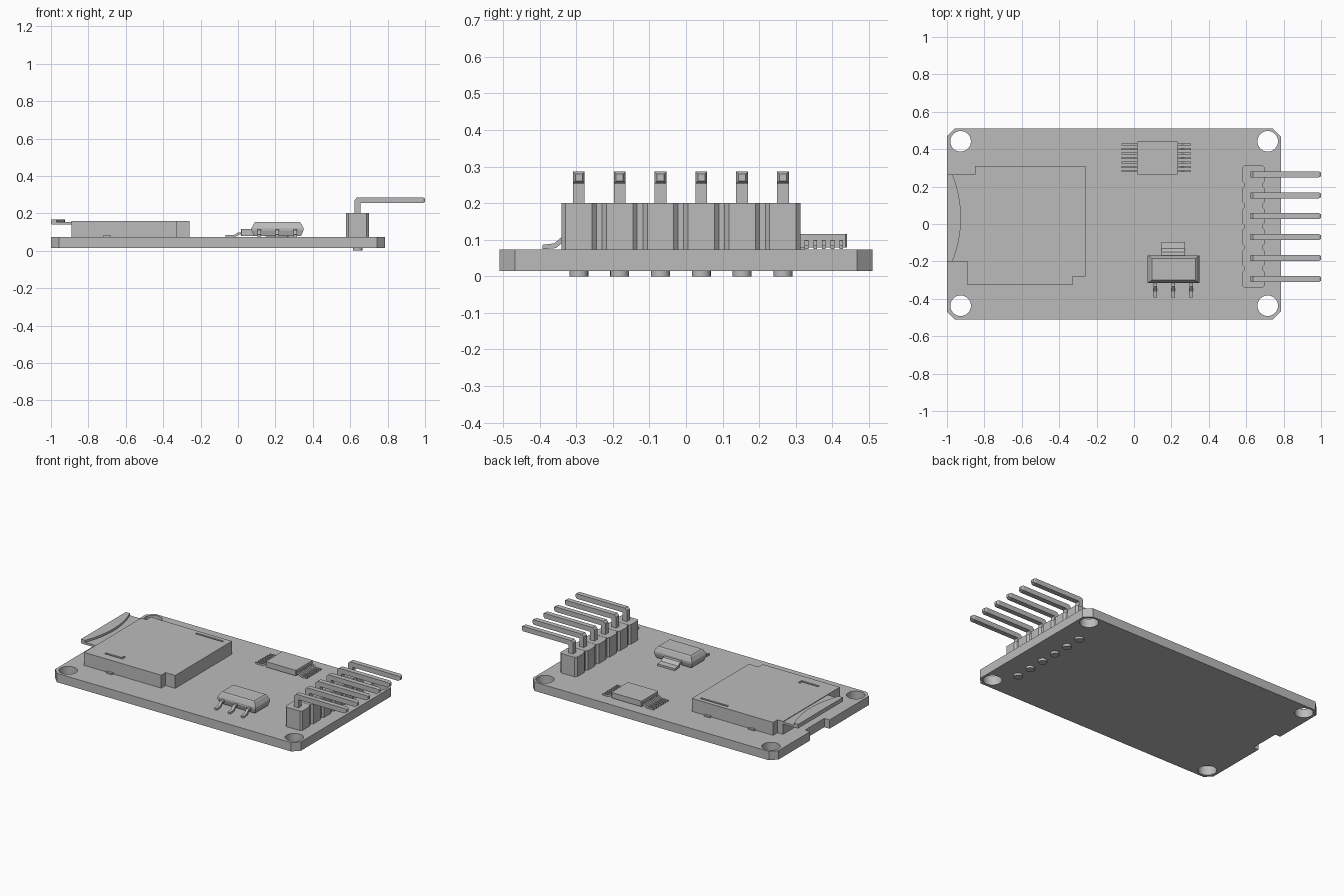
import bpy, bmesh, math
from mathutils import Vector

if "Cube" in bpy.data.objects:
    bpy.data.objects.remove(bpy.data.objects["Cube"], do_unlink=True)

grey = bpy.data.materials.new("plain grey")
grey.use_nodes = True
COL = (0.5, 0.5, 0.5, 1)
grey.diffuse_color = COL
grey.node_tree.nodes["Principled BSDF"].inputs["Base Color"].default_value = COL

TOP = 0.073  # upper face of the board


def finish(name, bm):
    bmesh.ops.recalc_face_normals(bm, faces=bm.faces)
    mesh = bpy.data.meshes.new(name)
    bm.to_mesh(mesh)
    bm.free()
    mesh.materials.append(grey)
    ob = bpy.data.objects.new(name, mesh)
    bpy.context.collection.objects.link(ob)
    return ob


def extrude(name, points, vec):
    """Solid made by sweeping a closed outline along a vector."""
    bm = bmesh.new()
    face = bm.faces.new([bm.verts.new(p) for p in points])
    geo = bmesh.ops.extrude_face_region(bm, geom=[face])["geom"]
    bmesh.ops.translate(bm, vec=vec, verts=[g for g in geo if isinstance(g, bmesh.types.BMVert)])
    return finish(name, bm)


def slab(name, outline, z0, z1):
    return extrude(name, [(x, y, z0) for x, y in outline], (0, 0, z1 - z0))


def box(name, x0, x1, y0, y1, z0, z1):
    return slab(name, [(x0, y0), (x1, y0), (x1, y1), (x0, y1)], z0, z1)


def disc(name, x, y, r, z0, z1, n=32):
    ring = [(x + r * math.cos(math.tau * i / n), y + r * math.sin(math.tau * i / n)) for i in range(n)]
    return slab(name, ring, z0, z1)


def chamfered(x0, x1, y0, y1, c):
    return [(x0 + c, y0), (x1 - c, y0), (x1, y0 + c), (x1, y1 - c),
            (x1 - c, y1), (x0 + c, y1), (x0, y1 - c), (x0, y0 + c)]


def cut(ob, cutters):
    for c in cutters:
        c.hide_render = True
        m = ob.modifiers.new("cut", "BOOLEAN")
        m.operation, m.solver, m.object = "DIFFERENCE", "EXACT", c
        bpy.context.view_layer.objects.active = ob
        bpy.ops.object.modifier_apply(modifier=m.name)
        bpy.data.objects.remove(c, do_unlink=True)


def smooth(ob):
    bpy.ops.object.select_all(action="DESELECT")
    ob.select_set(True)
    bpy.context.view_layer.objects.active = ob
    bpy.ops.object.shade_smooth_by_angle(angle=math.radians(30))


# Board with corner holes and a small edge notch
board = slab("board", chamfered(-1, 0.785, -0.51, 0.51, 0.042), 0.015, TOP)
cut(board, [disc("hole", x, y, 0.055, -0.1, 0.2) for x in (-0.927, 0.715) for y in (-0.437, 0.442)])
cut(board, [box("notch", -1.1, -0.962, -0.06, 0.14, -0.1, 0.2)])
smooth(board)

# Card socket shell with shallow slots in its lid
socket = slab("card_socket", [(-0.89, -0.325), (-0.33, -0.325), (-0.33, -0.28), (-0.26, -0.28),
                              (-0.26, 0.31), (-0.85, 0.31), (-0.85, 0.265), (-0.89, 0.265)], TOP, 0.158)
cut(socket, [box("slot", -0.78, -0.65, -0.27, -0.255, 0.15, 0.2),
             box("slot_foot", -0.665, -0.65, -0.256, -0.235, 0.15, 0.2),
             box("slot_back", -0.5, -0.3, 0.27, 0.283, 0.15, 0.2)])
for i, (x, y) in enumerate([(-0.7, -0.325), (-0.7, 0.31), (-0.38, 0.31)]):
    box(f"socket_tab_{i}", x - 0.022, x + 0.022, y - 0.015, y + 0.015, TOP, 0.081)

# Card end poking out, with a raised curved grip lip
box("card_end", -0.998, -0.88, -0.2, 0.265, 0.14, 0.154)


def arc(bulge, n=16):
    return [(-0.97 + bulge * (1 - (2 * i / n - 1) ** 2), -0.2 + 0.465 * i / n) for i in range(n + 1)]


lip = slab("card_lip", [(-1, -0.2)] + arc(0.045) + [(-1, 0.265)], 0.142, 0.168)
smooth(lip)

# Small chip with fine leads on both sides
slab("chip_body", chamfered(0.015, 0.235, 0.265, 0.44, 0.004), 0.079, 0.115)
for i in range(7):
    y = 0.282 + i * 0.0237
    for side, inner, outer in (("right", 0.03, -0.066), ("left", 0.22, 0.306)):
        step = 0.03 if outer > inner else -0.03
        prof = [(inner, 0.098), (inner + step, 0.098), (inner + step * 1.7, 0.084), (outer, 0.084),
                (outer, 0.074), (inner + step * 1.4, 0.074), (inner + step * 0.7, 0.088), (inner, 0.088)]
        extrude(f"chip_lead_{side}_{i}", [(x, y - 0.005, z) for x, z in prof], (0, 0.01, 0))

# Voltage regulator: body tapering above and below its middle
bm = bmesh.new()
rings = []
for z, inset in ((0.08, 0.012), (0.108, 0.0), (0.122, 0.0), (0.148, 0.014), (0.155, 0.022)):
    x0, x1, y0, y1 = 0.073 + inset, 0.35 - inset, -0.316 + inset * 0.7, -0.168 - inset * 0.7
    rings.append([bm.verts.new((x, y, z)) for x, y in ((x0, y0), (x1, y0), (x1, y1), (x0, y1))])
for a, b in zip(rings, rings[1:]):
    for i in range(4):
        j = (i + 1) % 4
        bm.faces.new((a[i], a[j], b[j], b[i]))
bm.faces.new(rings[0])
bm.faces.new(rings[-1])
finish("regulator_body", bm)
leg = [(-0.3, 0.115), (-0.335, 0.112), (-0.36, 0.09), (-0.393, 0.086),
       (-0.393, 0.074), (-0.355, 0.077), (-0.33, 0.1), (-0.3, 0.1)]
for i in range(3):
    extrude(f"regulator_leg_{i}", [(0.105 + 0.096 * i, y, z) for y, z in leg], (0.018, 0, 0))
tab = [(-0.18, 0.112), (-0.15, 0.11), (-0.13, 0.092), (-0.095, 0.088),
       (-0.095, 0.075), (-0.135, 0.078), (-0.155, 0.096), (-0.18, 0.096)]
extrude("regulator_tab", [(0.148, y, z) for y, z in tab], (0.125, 0, 0))

# Pin header: notched strip and six bent pins
PITCH = 0.1116
box("header_core", 0.592, 0.688, -0.33, 0.303, TOP, 0.2)
for i in range(6):
    y = -0.293 + PITCH * i
    slab(f"header_block_{i}", chamfered(0.578, 0.7, y - 0.048, y + 0.048, 0.012), TOP, 0.201)
    smooth(disc(f"solder_stub_{i}", 0.64, y, 0.026, 0, 0.02, 20))
    w = 0.016
    bend = [(0.624, 0.19), (0.624, 0.272), (0.637, 0.286), (0.988, 0.286),
            (0.988, 0.254), (0.656, 0.254), (0.656, 0.19)]
    extrude(f"pin_{i}", [(x, y - w, z) for x, z in bend], (0, 2 * w, 0))
    # tapered pin tip
    bm = bmesh.new()
    sides = ((-1, -1), (1, -1), (1, 1), (-1, 1))
    base = [bm.verts.new(Vector((0.988, y + a * w, 0.27 + b * w))) for a, b in sides]
    tip = [bm.verts.new(Vector((1.0, y + a * w * 0.6, 0.27 + b * w * 0.6))) for a, b in sides]
    bm.faces.new(tip)
    bm.faces.new(base)
    for k in range(4):
        n = (k + 1) % 4
        bm.faces.new((base[k], base[n], tip[n], tip[k]))
    finish(f"pin_tip_{i}", bm)
